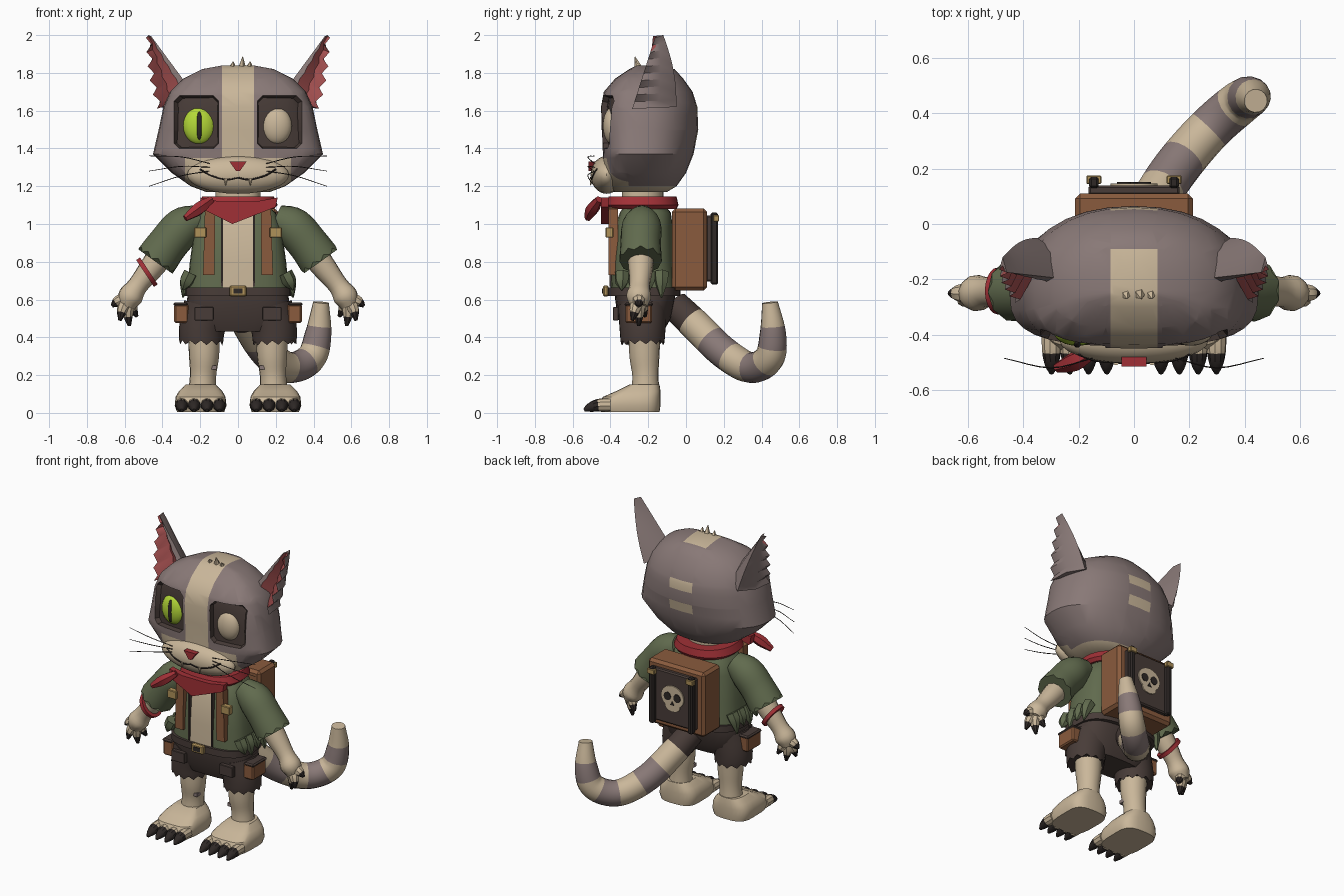
import bpy, bmesh, math
from mathutils import Vector, Matrix

cube = bpy.data.objects.get("Cube")
if cube:
    bpy.data.objects.remove(cube)

PALETTE = {"fur": "897977", "cream": "CAB79A", "green": "616B4E", "leather": "8A5B3D", "dark_cloth": "483C38",
           "red": "A03036", "ear_pink": "B05656", "lime": "B4D838", "black": "2E2826", "brass": "B0925A"}
MATS = {}
for label, code in PALETTE.items():
    srgb = [int(code[i:i + 2], 16) / 255 for i in (0, 2, 4)]
    rgba = [((c + .055) / 1.055) ** 2.4 for c in srgb] + [1]
    m = bpy.data.materials.new(label)
    m.use_nodes = True
    m.diffuse_color = rgba
    m.node_tree.nodes["Principled BSDF"].inputs["Base Color"].default_value = rgba
    MATS[label] = m


def finish(name, bm, colors, angle=35):
    bmesh.ops.recalc_face_normals(bm, faces=bm.faces[:])
    me = bpy.data.meshes.new(name)
    bm.to_mesh(me)
    bm.free()
    for c in colors:
        me.materials.append(MATS[c])
    ob = bpy.data.objects.new(name, me)
    bpy.context.collection.objects.link(ob)
    bpy.ops.object.select_all(action='DESELECT')
    ob.select_set(True)
    bpy.context.view_layer.objects.active = ob
    bpy.ops.object.shade_smooth_by_angle(angle=math.radians(angle))


def skin(bm, rings):
    """Bridge rings of vertices and cap both ends."""
    rows = [[bm.verts.new(p) for p in r] for r in rings]
    n = len(rows[0])
    bands = []
    for a, b in zip(rows, rows[1:]):
        bands.append([bm.faces.new((a[i], a[(i + 1) % n], b[(i + 1) % n], b[i])) for i in range(n)])
    bands[0].append(bm.faces.new(rows[0][::-1]))
    bands[-1].append(bm.faces.new(rows[-1]))
    return bands


def loft(rings, cx=0, yc=-.24, nf=2.6, nb=2.2, segs=28):
    """Stack rounded sections given as (z, half width, front y, back y)."""
    bm, out = bmesh.new(), []
    for z, hw, yf, yb in rings:
        ring = []
        for k in range(segs):
            a = math.tau * k / segs
            c, s = math.cos(a), math.sin(a)
            e = 2 / (nf if s < 0 else nb)
            depth = yc - yf if s < 0 else yb - yc
            ring.append((cx + hw * math.copysign(abs(c) ** e, c), yc + depth * math.copysign(abs(s) ** e, s), z))
        out.append(ring)
    skin(bm, out)
    return bm


def tube(name, pts, bands, segs=12, sub=4, jag=0):
    """Sweep a circle through (x, y, z, radius) points, coloured in equal bands."""
    P = [Vector(p) for p in pts]
    P = [2 * P[0] - P[1]] + P + [2 * P[-1] - P[-2]]
    path = []
    for a, b, c, d in zip(P, P[1:], P[2:], P[3:]):
        for i in range(sub):
            t = i / sub
            path.append(.5 * (2 * b + (c - a) * t + (2 * a - 5 * b + 4 * c - d) * t * t + (3 * b - a - 3 * c + d) * t ** 3))
    path.append(P[-2])
    centres = [p.to_3d() for p in path]
    rings, side = [], Vector((.31, .9, .17))
    for i, p in enumerate(path):
        t = (centres[min(i + 1, len(path) - 1)] - centres[max(i - 1, 0)]).normalized()
        side = (side - t * side.dot(t)).normalized()
        up = t.cross(side)
        drop = jag if i == len(path) - 1 else 0
        rings.append([centres[i] + p.w * (side * math.cos(math.tau * k / segs) + up * math.sin(math.tau * k / segs))
                      + t * drop * (k % 2) for k in range(segs)])
    bm = bmesh.new()
    colors = list(dict.fromkeys(bands))
    strips = skin(bm, rings)
    for i, strip in enumerate(strips):
        for f in strip:
            f.material_index = colors.index(bands[i * len(bands) // len(strips)])
    finish(name, bm, colors)


def box(name, c, size, color, bevel=.008):
    bm = bmesh.new()
    bmesh.ops.create_cube(bm, size=1, matrix=Matrix.Translation(c) @ Matrix.Diagonal((*size, 1)))
    if bevel:
        bmesh.ops.bevel(bm, geom=bm.edges[:], offset=bevel, segments=1, affect='EDGES')
    finish(name, bm, [color])


def ball(name, c, r, color):
    bm = bmesh.new()
    bmesh.ops.create_uvsphere(bm, u_segments=24, v_segments=14, radius=1,
                              matrix=Matrix.Translation(c) @ Matrix.Diagonal((*r, 1)))
    finish(name, bm, [color])


def plate(name, outline, y, thick, color):
    bm = bmesh.new()
    skin(bm, [[(x, y + d, z) for x, z in outline] for d in (0, thick)])
    finish(name, bm, [color])


def oval(x, z, rx, rz, n=20):
    return [(x + rx * math.cos(math.tau * k / n), z + rz * math.sin(math.tau * k / n)) for k in range(n)]


def cut(bm, co, no, keep=lambda c: True):
    faces = [f for f in bm.faces if keep(f.calc_center_median())]
    geom = set(faces) | {e for f in faces for e in f.edges} | {v for f in faces for v in f.verts}
    bmesh.ops.bisect_plane(bm, geom=list(geom), dist=1e-4, plane_co=co, plane_no=no)


# Head with painted stripe, muzzle, nape patches and sunken eye sockets
bm = loft([(1.17, .17, -.38, -.10), (1.20, .25, -.42, -.05), (1.27, .35, -.44, 0), (1.37, .45, -.44, .04),
           (1.50, .42, -.445, .065), (1.62, .395, -.45, .06), (1.70, .36, -.435, .035), (1.77, .29, -.375, -.015),
           (1.82, .19, -.30, -.06), (1.84, .08, -.26, -.14)], nf=3.1, nb=2.2, segs=32)
for x in (-.085, .085):
    cut(bm, (x, 0, 0), (1, 0, 0))
for x in (-.28, .28):
    cut(bm, (x, 0, 0), (1, 0, 0), lambda c: c.y < -.3)
cut(bm, (0, -.09, 0), (0, 1, 0), lambda c: c.z > 1.65)
cut(bm, (0, 0, 1.35), (0, 0, 1), lambda c: c.y < -.25)
PATCHES = ((1.43, 1.495), (1.575, 1.64))
for z in sum(PATCHES, ()):
    cut(bm, (0, 0, z), (0, 0, 1), lambda c: c.y > -.05)
d = math.sqrt(.5)
SIDES = [((1, 0), .118), ((-1, 0), .118), ((0, 1), .145), ((0, -1), .135),
         ((d, d), .165), ((-d, d), .165), ((d, -d), .16), ((-d, -d), .16)]
for s in (-1, 1):
    for (nx, nz), r in SIDES:
        cut(bm, (s * .22 + nx * r, 0, 1.535 + nz * r), (nx, 0, nz), lambda c: c.y < -.28 and c.x * s > .08)
bmesh.ops.recalc_face_normals(bm, faces=bm.faces[:])
for s in (-1, 1):
    socket = []
    for f in bm.faces:
        c = f.calc_center_median()
        if c.y < -.28 and all((c.x - s * .22) * nx + (c.z - 1.535) * nz < r for (nx, nz), r in SIDES):
            socket.append(f)
    rim = bmesh.ops.inset_region(bm, faces=socket, thickness=.006, depth=-.03, use_even_offset=False)
    for f in socket + rim["faces"]:
        f.material_index = 2
for f in bm.faces:
    c = f.calc_center_median()
    stripe = abs(c.x) < .085 and (c.y < -.09 or any(a < c.z < b for a, b in PATCHES))
    muzzle_area = c.z < 1.35 and c.y < -.3 and abs(c.x) < .28
    if f.material_index == 0 and (stripe or muzzle_area or c.z < 1.2):
        f.material_index = 1
finish("head", bm, ["fur", "cream", "dark_cloth"])

# Face
ball("muzzle", (0, -.42, 1.26), (.27, .085, .1), "cream")
ball("right_eye", (-.205, -.39, 1.52), (.085, .05, .1), "lime")
ball("left_eye", (.205, -.39, 1.52), (.08, .05, .098), "cream")
ball("pupil", (-.205, -.427, 1.52), (.016, .02, .075), "black")
plate("nose", [(-.045, 1.33), (.045, 1.33), (.01, 1.28), (-.01, 1.28)], -.515, .035, "red")


def muzzle_y(x, z):
    return -.42 - .085 * math.sqrt(1 - (x / .27) ** 2 - ((z - 1.26) / .1) ** 2)


for s, side in ((1, "left"), (-1, "right")):
    line = [(0, 1.245), (.06, 1.235), (.14, 1.255), (.2, 1.29)]
    tube(side + "_mouth_line", [(s * x, muzzle_y(x, z), z, .005) for x, z in line], ["black"], segs=6)
    tube(side + "_fang", [(s * .065, -.5, 1.24, .011), (s * .065, -.505, 1.205, .002)], ["cream"], segs=6)
    for z0, z1 in ((1.32, 1.36), (1.30, 1.28), (1.28, 1.20)):
        tube(side + "_whisker", [(s * .15, -.485, z0, .0025), (s * .3, -.52, (z0 + z1) / 2 + .015, .0025),
                                 (s * .47, -.485, z1, .0015)], ["black"], segs=5)
    # Ears: curved shell with a ragged outer edge and a hollow pink front
    rings, levels = [], 11
    for i in range(levels):
        t = i / (levels - 1)
        bulge = math.sin(math.pi * t)
        inner = Vector((.235, -.2, 1.69)).lerp(Vector((.46, -.175, 1.995)), t)
        back = Vector((.35, -.05, 1.62)).lerp(Vector((.475, -.12, 2.0)), t) + Vector((0, .02 * bulge, 0))
        outer = Vector((.43, -.285, 1.61)).lerp(Vector((.487, -.165, 1.985)), t)
        outer.x += .015 * bulge - .03 * (i % 2) * (i < levels - 1)
        inner_back = inner.lerp(back, .5) + Vector((-.02, .025, .01)) * (1 - t)
        outer_back = outer.lerp(back, .5) + Vector((.03, .02, 0)) * (1 - t)
        lip = inner.lerp(outer, .2)
        hollow = inner.lerp(outer, .55).lerp(back, .4)
        rings.append([(s * p.x, p.y, p.z) for p in (inner, inner_back, back, outer_back, outer, hollow, lip)])
    bm = bmesh.new()
    for strip in skin(bm, rings):
        strip[4].material_index = strip[5].material_index = 1
    finish(side + "_ear", bm, ["fur", "ear_pink"], 50)
for x, h in ((-.03, .03), (.02, .055), (.06, .03)):
    tube("head_tuft", [(x, -.25, 1.82, .025), (x + .005, -.27, 1.83 + h, .002)], ["cream"], segs=5)

# Neck, scarf and open jacket
finish("neck", loft([(1.05, .12, -.34, -.12), (1.2, .12, -.34, -.12)]), ["cream"])
finish("scarf", loft([(1.08, .19, -.41, -.05), (1.10, .21, -.425, -.04), (1.145, .19, -.41, -.05)]), ["red"])
plate("scarf_front", [(-.2, 1.14), (-.1, 1.12), (.1, 1.12), (.21, 1.14), (.2, 1.09), (-.03, 1.0), (-.19, 1.08)],
      -.45, .04, "red")
tube("scarf_tail", [(-.14, -.46, 1.13, .02), (-.21, -.495, 1.08, .036), (-.28, -.52, 1.03, .018)], ["red"], segs=6)
bm = loft([(.64, .27, -.40, -.04), (.8, .255, -.395, -.06), (.98, .23, -.38, -.07), (1.06, .2, -.35, -.08),
           (1.11, .14, -.32, -.12)], nf=3, nb=3)
for x in (-.08, .08):
    cut(bm, (x, 0, 0), (1, 0, 0))
for f in bm.faces:
    c = f.calc_center_median()
    f.material_index = int(abs(c.x) < .08 and c.y < -.3)
finish("jacket", bm, ["green", "cream"])

# Shorts and belt
finish("shorts", loft([(.43, .2, -.33, -.12), (.5, .265, -.36, -.08), (.6, .27, -.375, -.06), (.66, .26, -.38, -.05)],
                      nf=3, nb=3), ["dark_cloth"])
finish("belt", loft([(.62, .28, -.415, -.03), (.665, .28, -.415, -.03)], nf=3, nb=3), ["dark_cloth"])
box("buckle", (0, -.425, .645), (.09, .03, .06), "brass")
box("buckle_hole", (0, -.44, .645), (.05, .008, .028), "black", 0)

for s, side in ((1, "left"), (-1, "right")):
    # Straps, pockets, pouches and torn jacket hem
    plate(side + "_strap", [(s * .12, 1.09), (s * .175, 1.08), (s * .185, .73), (s * .125, .73)], -.41, .05, "leather")
    plate(side + "_jacket_edge", [(s * .08, 1.05), (s * .09, 1.05), (s * .09, .67), (s * .08, .67)], -.404, .03, "dark_cloth")
    box(side + "_strap_clasp", (s * .2, -.405, .955), (.065, .04, .055), "brass", .004)
    box(side + "_pocket", (s * .18, -.372, .525), (.1, .03, .07), "dark_cloth", .003)
    box(side + "_pouch", (s * .3, -.25, .525), (.075, .14, .1), "leather")
    box(side + "_pouch_flap", (s * .305, -.25, .575), (.075, .15, .02), "dark_cloth")
    for y, z in ((-.34, .65), (-.27, .62), (-.2, .64), (-.13, .61)):
        tube(side + "_torn_hem", [(s * .25, y, .74, .04), (s * .275, y, .69, .035), (s * .292, y, z, .004)], ["green"], segs=6)
    # Legs and feet
    tube(side + "_shorts_leg", [(s * .16, -.23, .56, .13), (s * .19, -.23, .45, .122), (s * .195, -.23, .36, .115)],
         ["dark_cloth"], segs=24, jag=-.025)
    tube(side + "_leg", [(s * .18, -.22, .42, .085), (s * .18, -.22, .3, .08), (s * .185, -.215, .2, .07),
                         (s * .19, -.215, .1, .075)], ["cream"], segs=14)
    box(side + "_leg_marking", (s * .133, -.255, .24), (.04, .04, .022), "fur", 0)
    finish(side + "_foot", loft([(.005, .125, -.45, -.14), (.04, .137, -.465, -.135), (.085, .132, -.44, -.135),
                                 (.115, .115, -.37, -.135), (.15, .08, -.30, -.14)], cx=s * .198, yc=-.25, nf=4, nb=3),
           ["cream"])
    for dx in (-.1, -.034, .034, .1):
        x = s * .198 + dx
        tube(side + "_toe_claw", [(x, -.40, .042, .037), (x, -.465, .04, .034), (x, -.51, .028, .024),
                                  (x, -.54, .014, .008)], ["cream", "black", "black"], segs=10)
    # Arms and hands
    tube(side + "_sleeve", [(s * .2, -.23, 1.03, .075), (s * .29, -.235, .985, .105), (s * .37, -.24, .895, .107),
                            (s * .425, -.24, .82, .112)], ["green"], segs=20, jag=.022)
    tube(side + "_arm", [(s * .38, -.24, .87, .075), (s * .46, -.24, .765, .065), (s * .53, -.245, .675, .054),
                         (s * .57, -.25, .615, .066), (s * .59, -.25, .565, .045)], ["cream"])
    for x, y, z in ((.668, -.25, .565), (.625, -.285, .49), (.575, -.25, .46), (.535, -.215, .51)):
        root = Vector((.575, -.25, .61))
        knuckle = root.lerp(Vector((x, y, z)), .55) + Vector((.008, 0, .005))
        tube(side + "_finger", [(s * root.x, root.y, root.z, .036), (s * knuckle.x, knuckle.y, knuckle.z, .031),
                                (s * x, y, z, .009)], ["cream", "cream", "black"], segs=8, sub=6)

# Loose slanted wristband
bm = bmesh.new()
axis = Vector((-.83, 0, -.55)).to_track_quat('Z', 'Y').to_matrix()
rows = [[Vector((-.482, -.242, .745)) + axis @ Vector((r * math.cos(math.tau * k / 20), r * math.sin(math.tau * k / 20), h))
         for k in range(20)] for r, h in ((.068, -.012), (.085, -.012), (.085, .012), (.068, .012))]
skin(bm, rows)
finish("wristband", bm, ["red"])

# Backpack with framed panel and painted skull
box("backpack", (0, .018, .865), (.425, .185, .435), "leather", .018)
box("backpack_panel", (0, .122, .87), (.33, .035, .35), "dark_cloth")
for x in (-.145, .145):
    box("backpack_strap", (x, .15, .87), (.035, .04, .38), "black")
    box("backpack_clasp", (x, .16, 1.03), (.055, .03, .035), "brass", .004)
plate("skull", oval(0, .885, .085, .075), .138, .009, "cream")
plate("skull_jaw", oval(0, .82, .055, .035, 12), .138, .009, "cream")
for x in (-.036, .036):
    plate("skull_socket", oval(x, .885, .026, .028, 12), .145, .006, "black")
plate("skull_nose", [(-.015, .832), (.015, .832), (0, .858)], .145, .006, "black")

# Ringed tail
tube("tail", [(0, -.06, .57, .08), (.06, .06, .455, .085), (.15, .2, .32, .085), (.27, .34, .24, .082),
              (.385, .44, .29, .08), (.425, .46, .42, .07), (.44, .445, .585, .042)],
     ["dark_cloth", "cream", "fur", "cream", "fur", "cream", "fur", "cream"], segs=16, sub=8)
